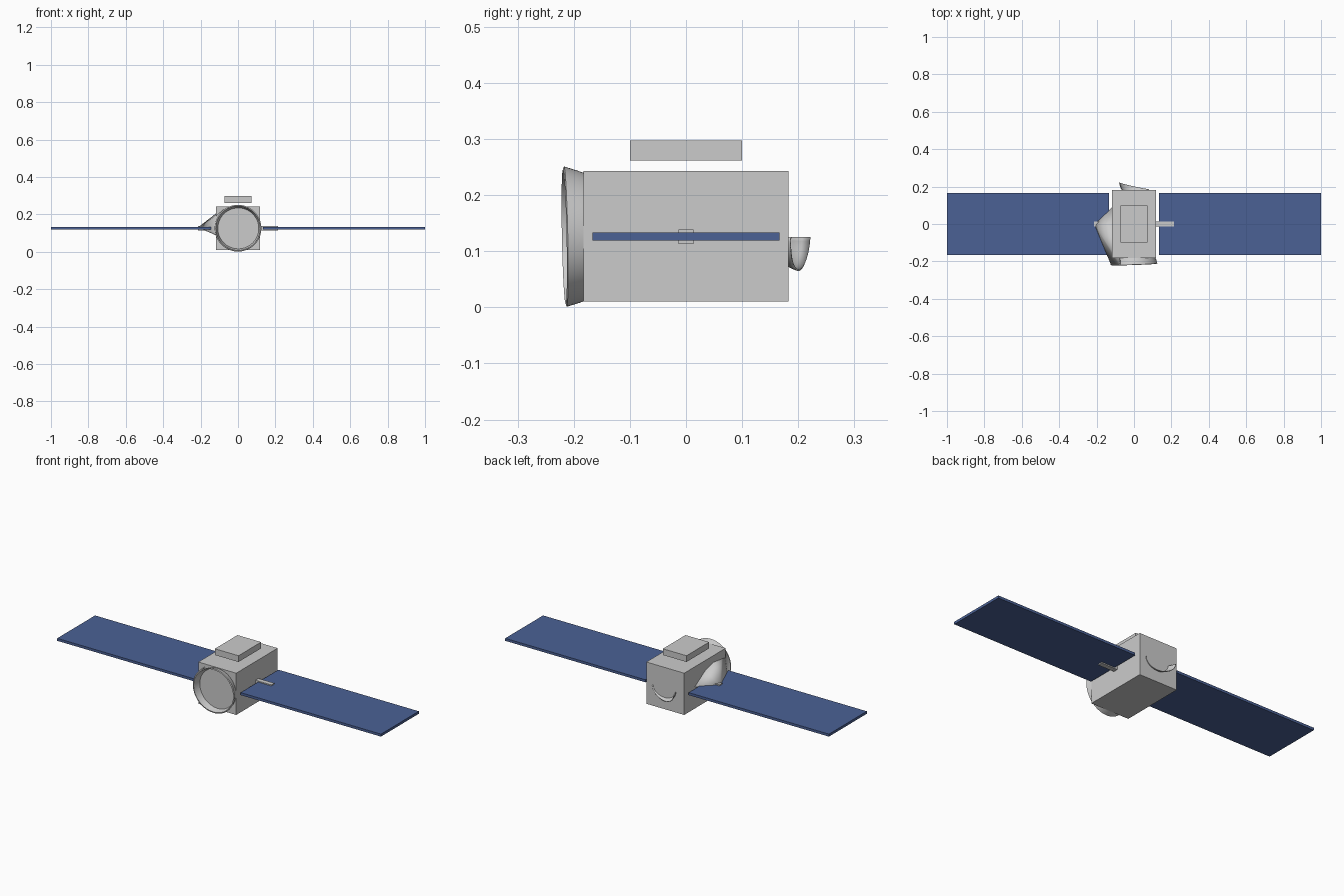
import bpy, bmesh, math
from mathutils import Vector

if "Cube" in bpy.data.objects:
    bpy.data.objects.remove(bpy.data.objects["Cube"])

CZ = 0.126  # height of the main axis

def box(name, lo, hi, mat=None):
    bm = bmesh.new()
    bmesh.ops.create_cube(bm, size=1)
    for v in bm.verts:
        v.co = Vector([(a + b) / 2 + c * (b - a) for a, b, c in zip(lo, hi, v.co)])
    return finish(name, bm, mat)

def finish(name, bm, mat=None, smooth=False, thickness=0):
    bmesh.ops.recalc_face_normals(bm, faces=bm.faces)
    me = bpy.data.meshes.new(name)
    bm.to_mesh(me)
    bm.free()
    ob = bpy.data.objects.new(name, me)
    bpy.context.collection.objects.link(ob)
    if mat:
        me.materials.append(mat)
    if thickness:
        m = ob.modifiers.new("shell", 'SOLIDIFY')
        m.thickness = thickness
        m.offset = 0
    if smooth:
        bpy.ops.object.select_all(action='DESELECT')
        ob.select_set(True)
        bpy.context.view_layer.objects.active = ob
        bpy.ops.object.shade_smooth_by_angle(angle=math.radians(35))
    return ob

def loft(name, rows, closed, thickness=0):
    """Skin successive rows of points with quads."""
    bm = bmesh.new()
    vs = [[bm.verts.new(p) for p in r] for r in rows]
    n = len(rows[0])
    for a, b in zip(vs, vs[1:]):
        for i in range(n if closed else n - 1):
            j = (i + 1) % n
            bm.faces.new((a[i], a[j], b[j], b[i]))
    return finish(name, bm, None, True, thickness)

blue = bpy.data.materials.new("panel_blue")
blue.diffuse_color = (0.07, 0.12, 0.30, 1)
blue.use_nodes = True
blue.node_tree.nodes["Principled BSDF"].inputs["Base Color"].default_value = blue.diffuse_color

# Bus and floating top plate
box("body", (-0.117, -0.183, 0.01), (0.117, 0.183, 0.243))
box("top_unit", (-0.073, -0.1, 0.262), (0.073, 0.1, 0.297))

# Solar wings and their short booms
for side, s in (("left", -1), ("right", 1)):
    xs = sorted((s * 0.133, s * 1.0))
    box(side + "_solar_panel", (xs[0], -0.167, 0.119), (xs[1], 0.167, 0.133), blue)
    xs = sorted((s * 0.11, s * 0.215))
    box(side + "_boom", (xs[0], -0.013, 0.113), (xs[1], 0.013, 0.139))

# Front dish: slightly tilted open bowl sunk into the body
def rim(a, r, y):
    x, z = r * math.cos(a), r * math.sin(a)
    return Vector((x, y + 0.035 * x - 0.02 * z, CZ + z))

angles = [2 * math.pi * i / 64 for i in range(64)]
profile = [(0.108, -0.165), (0.118, -0.192), (0.125, -0.215), (0.119, -0.217), (0.113, -0.192), (0.102, -0.165)]
loft("front_dish", [[rim(a, r, y) for a in angles] for r, y in profile], True)

# Side fairing: thin cone from the dish rim to the end of the left boom
apex = Vector((-0.212, 0.0, 0.13))
edge = [rim(math.radians(d), 0.122, -0.213) for d in range(198, 121, -6)]
edge += [Vector((-0.085, -0.10, 0.228)), Vector((-0.105, 0.0, 0.19)), Vector((-0.115, 0.09, 0.13))]
bm = bmesh.new()
tip = bm.verts.new(apex)
ev = [bm.verts.new(p) for p in edge]
for a, b in zip(ev, ev[1:]):
    bm.faces.new((tip, a, b))
finish("side_fairing", bm, None, True, 0.003)

# Rear scoop: lower half of a tilted shallow bowl
rows = []
for t in (0.0, 0.35, 0.7, 1.0):
    row = []
    for i in range(25):
        a = math.pi + math.pi * i / 24
        x = 0.079 * math.cos(a)
        dz = 0.059 * math.sin(a)
        y_end = 0.204 - 0.22 * x + 0.06 * dz
        k = 0.72 + 0.28 * t ** 0.6
        row.append((x * k, 0.172 + (y_end - 0.172) * t, 0.125 + dz * k))
    rows.append(row)
loft("rear_scoop", rows, False, 0.003)
